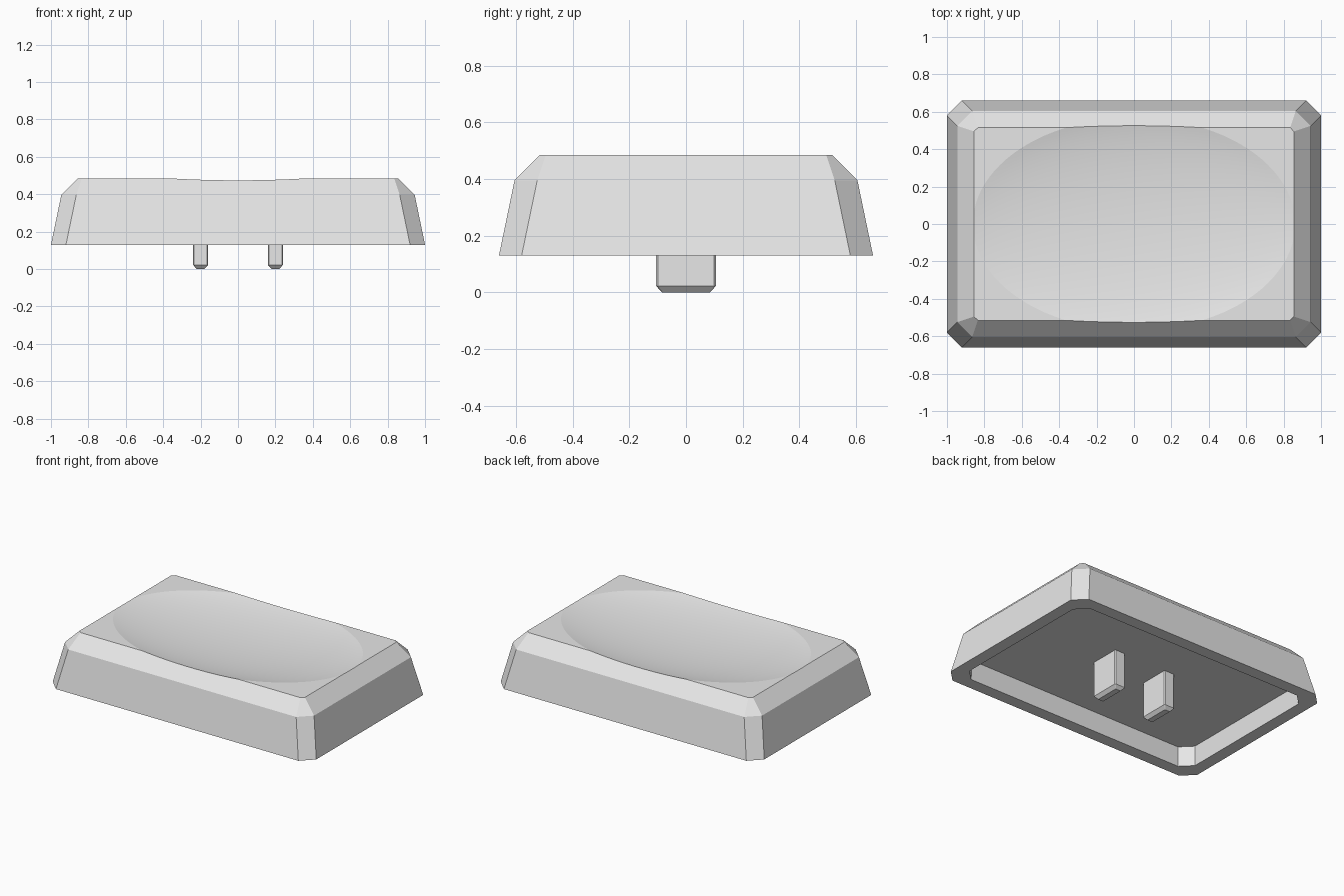
import bpy
import bmesh
import math

if "Cube" in bpy.data.objects:
    bpy.data.objects.remove(bpy.data.objects["Cube"])

grey = bpy.data.materials.new("light_grey")
grey.use_nodes = True
grey.diffuse_color = (0.8, 0.8, 0.8, 1)
grey.node_tree.nodes["Principled BSDF"].inputs["Base Color"].default_value = grey.diffuse_color


def ring(bm, hx, hy, cut, z):
    """Rectangle with clipped corners, as eight vertices."""
    quarter = [(hx, hy - cut), (hx - cut, hy)]
    points = quarter + [(-x, y) for x, y in reversed(quarter)]
    points += [(-x, -y) for x, y in points]
    return [bm.verts.new((x, y, z)) for x, y in points]


def lofted(name, sections, x=0):
    """Solid joining a stack of clipped rectangles."""
    bm = bmesh.new()
    rings = [ring(bm, *s) for s in sections]
    for low, high in zip(rings, rings[1:]):
        for i in range(8):
            j = (i + 1) % 8
            bm.faces.new((low[i], low[j], high[j], high[i]))
    bm.faces.new(rings[0])
    bm.faces.new(rings[-1])
    bmesh.ops.recalc_face_normals(bm, faces=bm.faces)
    mesh = bpy.data.meshes.new(name)
    bm.to_mesh(mesh)
    bm.free()
    mesh.materials.append(grey)
    obj = bpy.data.objects.new(name, mesh)
    obj.location.x = x
    bpy.context.collection.objects.link(obj)
    return obj


# Hollow cap: top, bevel, sloping wall, rim, inner wall, inner ceiling
cap = lofted("cap_shell", [
    (0.855, 0.515, 0.02, 0.485),
    (0.945, 0.605, 0.08, 0.395),
    (1.0, 0.66, 0.08, 0.13),
    (0.915, 0.575, 0.075, 0.13),
    (0.91, 0.57, 0.075, 0.265),
])

# Shallow oval dish scooped from the top
bpy.ops.mesh.primitive_uv_sphere_add(segments=96, ring_count=64, radius=1.3,
                                     location=(0, 0, 0.591))
scoop = bpy.context.object
scoop.name = "dish_cutter"
scoop.scale = (0.86, 0.567, 0.128)
scoop.data.materials.append(grey)
scoop.hide_render = True
dish = cap.modifiers.new("dish", "BOOLEAN")
dish.operation = "DIFFERENCE"
dish.solver = "EXACT"
dish.object = scoop
bpy.ops.object.select_all(action="DESELECT")
cap.select_set(True)
bpy.context.view_layer.objects.active = cap
bpy.ops.object.modifier_apply(modifier=dish.name)
bpy.data.objects.remove(scoop)
bpy.ops.object.shade_smooth_by_angle(angle=math.radians(6))

# Two mounting pegs with tapered tips
for side, x in (("right", -0.2), ("left", 0.2)):
    lofted(side + "_peg", [
        (0.02, 0.085, 0.004, 0),
        (0.04, 0.105, 0.006, 0.022),
        (0.04, 0.105, 0.006, 0.27),
    ], x)
